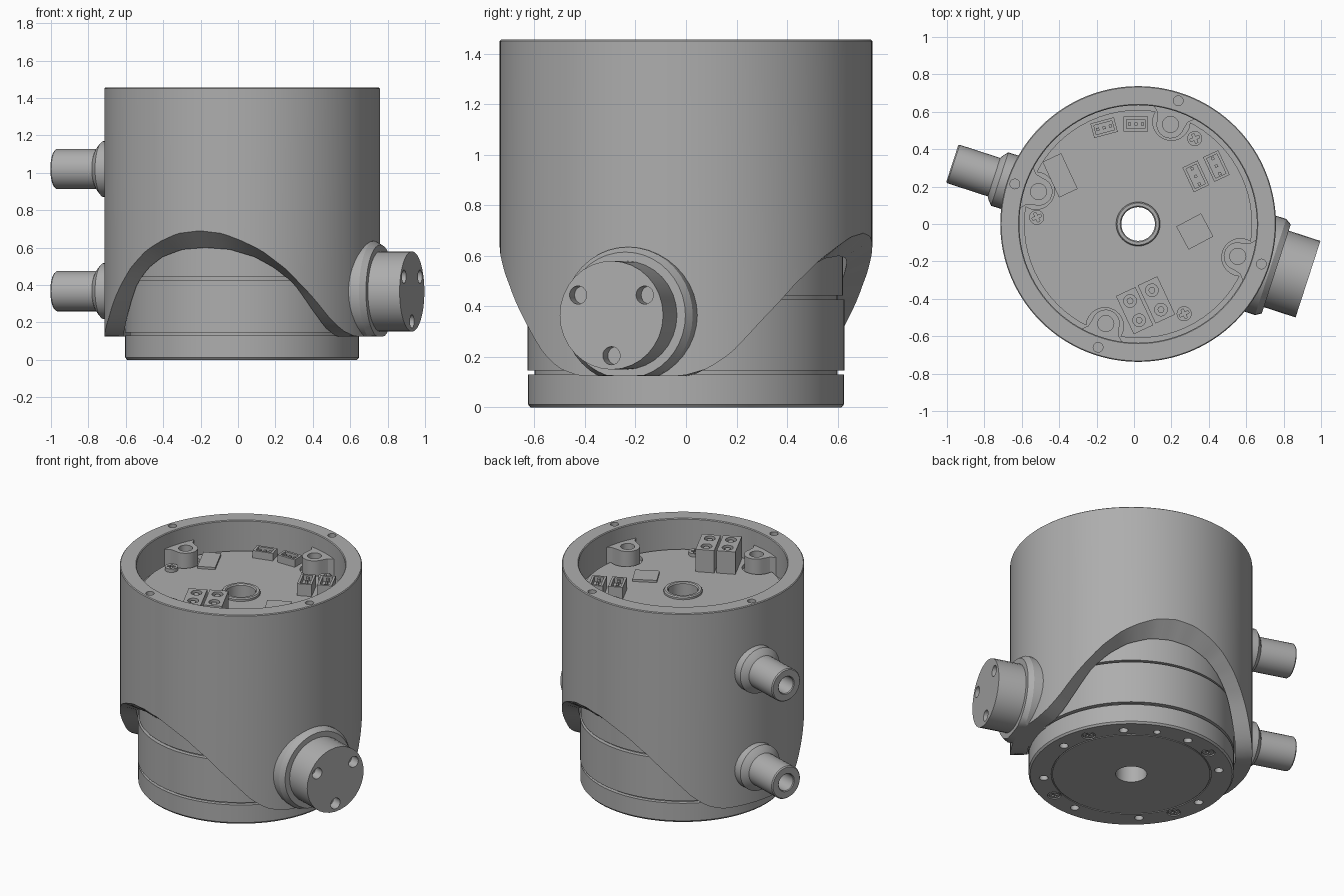
import bpy, bmesh
from math import cos, sin, radians, pi
from mathutils import Matrix, Vector

if "Cube" in bpy.data.objects:
    bpy.data.objects.remove(bpy.data.objects["Cube"])

TILT = -18                       # heading of the side fittings, degrees
AXIS = Matrix.Translation((0.022, 0, 0))

grey = bpy.data.materials.new("plain grey")
grey.use_nodes = True
grey.diffuse_color = (0.42, 0.42, 0.42, 1)
grey.node_tree.nodes["Principled BSDF"].inputs["Base Color"].default_value = grey.diffuse_color


def rot(deg, axis="Z"):
    return Matrix.Rotation(radians(deg), 4, axis)


def move(x, y, z=0):
    return Matrix.Translation((x, y, z))


def polar(deg, r):
    return AXIS @ rot(deg) @ move(r, 0)


def circle(r, n=20):
    return [(r * cos(2 * pi * i / n), r * sin(2 * pi * i / n)) for i in range(n)]


def rect(w, d):
    return [(-w / 2, -d / 2), (w / 2, -d / 2), (w / 2, d / 2), (-w / 2, d / 2)]


def cross(a, b):
    return [(b, b), (b, a), (-b, a), (-b, b), (-a, b), (-a, -b),
            (-b, -b), (-b, -a), (b, -a), (b, -b), (a, -b), (a, b)]


def prism(bm, pts, z0, z1, mat):
    """Extrude a closed outline from z0 to z1."""
    low = [bm.verts.new(mat @ Vector((x, y, z0))) for x, y in pts]
    top = [bm.verts.new(mat @ Vector((x, y, z1))) for x, y in pts]
    bm.faces.new(low[::-1])
    bm.faces.new(top)
    for i in range(len(pts)):
        j = (i + 1) % len(pts)
        bm.faces.new((low[i], low[j], top[j], top[i]))


def finish(name, bm, cuts=None):
    """Make an object, subtract the cut shapes, shade it."""
    def to_object(label, b):
        bmesh.ops.recalc_face_normals(b, faces=b.faces)
        me = bpy.data.meshes.new(label)
        b.to_mesh(me)
        b.free()
        me.materials.append(grey)
        o = bpy.data.objects.new(label, me)
        bpy.context.collection.objects.link(o)
        return o
    ob = to_object(name, bm)
    if cuts:
        cutter = to_object(name + "_cutter", cuts)
        cutter.hide_render = True
        mod = ob.modifiers.new("holes", "BOOLEAN")
        mod.operation, mod.solver, mod.object = "DIFFERENCE", "EXACT", cutter
        bpy.context.view_layer.objects.active = ob
        bpy.ops.object.modifier_apply(modifier=mod.name)
        bpy.data.objects.remove(cutter)
    ob.data.shade_smooth()
    ob.data.set_sharp_from_angle(angle=radians(30))
    return ob


def lathe(profile, mat, n=72, floor=None):
    """Revolve a closed (radius, height) profile; it may depend on the angle."""
    bm = bmesh.new()
    rings = []
    for i in range(n):
        a = 360 * i / n
        pts = profile(a) if callable(profile) else profile
        rings.append([bm.verts.new(mat @ rot(a) @ Vector((r, 0, z))) for r, z in pts])
    for i in range(n):
        p, q = rings[i], rings[(i + 1) % n]
        for k in range(len(p)):
            m = (k + 1) % len(p)
            bm.faces.new((p[k], q[k], q[m], p[m]))
    if floor is not None:
        for v in bm.verts:
            v.co.z = max(v.co.z, floor)
    return bm


def ramp(x, table):
    for (x0, y0), (x1, y1) in zip(table, table[1:]):
        if x <= x1:
            return y0 + (y1 - y0) * (x - x0) / (x1 - x0)
    return table[-1][1]


# Outer shell with arched cut-outs on two opposite sides
OUTER = [(0, .69), (10, .675), (18, .635), (26, .585), (36, .49), (48, .345), (58, .215), (65, .155), (73, .125)]
INNER = [(0, .6), (12, .59), (24, .55), (34, .49), (44, .405), (54, .27), (62, .175), (70, .125)]


def shell_profile(a):
    phi = abs((a - TILT) % 180 - 90)
    return [(.737, ramp(phi, OUTER)), (.737, 1.45), (.732, 1.455), (.64, 1.455),
            (.635, 1.45), (.635, ramp(phi, INNER))]


holes = bmesh.new()
for k in range(4):
    prism(holes, circle(.026), 1.38, 1.6, polar(TILT + 90 * k, .693))
finish("outer_shell", lathe(shell_profile, AXIS, 120), holes)

# Inner body: base flange, grooves, and the floor of the top recess
body = [(.095, 0), (.48, 0), (.48, .006), (.487, .006), (.487, 0), (.615, 0), (.625, .012), (.625, .13),
        (.6, .13), (.6, .147), (.627, .147), (.627, .427), (.6, .427), (.6, .443),
        (.622, .443), (.622, 1.2), (.64, 1.21), (.64, 1.235), (.095, 1.235)]
holes = bmesh.new()
for k in range(8):
    prism(holes, circle(.027), -.1, .07, polar(45 * k, .535))
prism(holes, circle(.022), -.1, .07, polar(67, .535))
for k in range(4):
    prism(holes, circle(.042), -.1, .01, polar(21 + 90 * k, .535))
finish("inner_body", lathe(body, AXIS), holes)

# Screws sunk in the base
for k in range(4):
    bm, slot = bmesh.new(), bmesh.new()
    prism(bm, circle(.034), .002, .03, polar(21 + 90 * k, .535))
    prism(slot, cross(.022, .006), -.05, .014, polar(21 + 90 * k, .535))
    finish("base_screw", bm, slot)

# Circuit board, notched round the mounting bosses
notches = bmesh.new()
for k in range(4):
    prism(notches, circle(.1, 24), 1.1, 1.4, polar(TILT + 90 * k, .575))
finish("circuit_board", lathe([(.11, 1.23), (.61, 1.23), (.61, 1.26), (.11, 1.26)], AXIS), notches)
finish("centre_bushing", lathe([(.09, 1.2), (.118, 1.2), (.118, 1.272), (.112, 1.28), (.096, 1.28), (.09, 1.272)], AXIS, 40))

# Mounting bosses growing out of the wall
arc = [(.56 + .075 * cos(radians(t)), .075 * sin(radians(t))) for t in range(90, 271, 15)]
outline = arc + [(.6, -.085), (.645, -.135), (.645, .135), (.6, .085)]
for k in range(4):
    bm, hole = bmesh.new(), bmesh.new()
    prism(bm, outline, 1.225, 1.355, polar(TILT + 90 * k, 0))
    prism(hole, circle(.043), 1.27, 1.5, polar(TILT + 90 * k, .56))
    finish("mounting_boss", bm, hole)

# Board screws
for x, y in [(.325, .457), (-.52, .036), (.268, -.48)]:
    bm, slot = bmesh.new(), bmesh.new()
    prism(bm, circle(.04), 1.25, 1.283, move(x, y))
    prism(slot, cross(.026, .007), 1.268, 1.4, move(x, y) @ rot(25))
    finish("board_screw", bm, slot)


def connector(name, x, y, turn, w, d, top, pins, well):
    """Open socket block with pins standing in its wells."""
    mat = move(x, y) @ rot(turn)
    bm, hole, pin = bmesh.new(), bmesh.new(), bmesh.new()
    prism(bm, rect(w, d), 1.25, top, mat)
    if well:
        for px, py in pins:
            prism(hole, circle(well, 16), top - .06, top + .1, mat @ move(px, py))
    else:
        prism(hole, rect(w - .03, d - .03), top - .035, top + .1, mat)
    finish(name, bm, hole)
    for px, py in pins:
        prism(pin, circle(.018, 12) if well else rect(.016, .016), top - .08, top - .008, mat @ move(px, py))
    finish(name + "_pins", pin)


for x, y in [(.003, -.463), (.12, -.406)]:
    connector("power_socket", x, y, 25, .115, .225, 1.41, [(0, .057), (0, -.057)], .034)
for x, y in [(.33, .255), (.44, .31)]:
    connector("signal_socket", x, y, 25, .09, .145, 1.34, [(0, .045), (0, 0), (0, -.045)], 0)
for x, y, turn in [(-.16, .515, 15), (.01, .535, 0)]:
    connector("small_socket", x, y, turn, .13, .08, 1.31, [(-.035, 0), (0, 0), (.035, 0)], 0)

# Flat chips on the board
for x, y, turn, w, d in [(-.395, .26, 25, .11, .21), (.325, -.04, 28, .15, .14)]:
    bm = bmesh.new()
    prism(bm, rect(w, d), 1.25, 1.275, move(x, y) @ rot(turn))
    finish("board_chip", bm)


def sideways(turn, z):
    return AXIS @ rot(turn) @ move(0, 0, z) @ rot(90, "Y")


# Round cap on a flat-bottomed collar
side = sideways(TILT, .365)
finish("cap_collar", lathe([(.1, .6), (.27, .6), (.27, .745), (.25, .777), (.1, .777)], side, 40, .125))
bm, holes = bmesh.new(), bmesh.new()
prism(bm, circle(.215, 32), .64, .955, side)
for t in (30, 150, 270):
    prism(holes, circle(.036), .89, 1.1, side @ move(-.16 * sin(radians(t)), .16 * cos(radians(t))))
finish("round_cap", bm, holes)

# Two hollow pipe fittings opposite the cap
pipe = [(.055, .8), (.055, 1.04), (.06, 1.045), (.102, 1.045), (.108, 1.038), (.108, .81),
        (.125, .8), (.15, .778), (.15, .66), (.02, .66), (.02, .8)]
for z in (.367, 1.02):
    finish("pipe_fitting", lathe(pipe, sideways(TILT + 180, z), 32))
